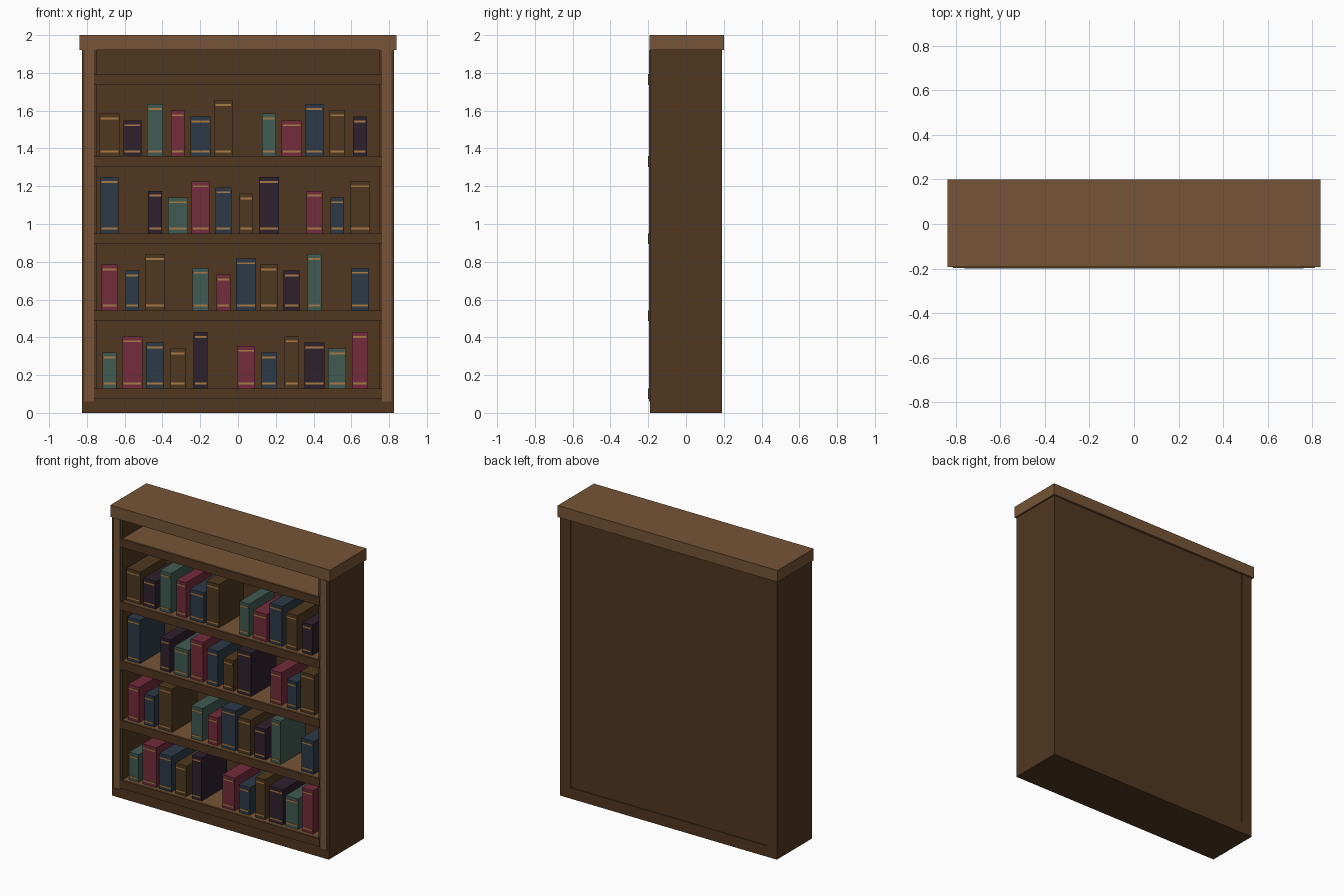
import bpy
import bmesh

cube = bpy.data.objects.get("Cube")
if cube:
    bpy.data.objects.remove(cube, do_unlink=True)


def material(name, r, g, b):
    mat = bpy.data.materials.new(name)
    mat.use_nodes = True
    mat.diffuse_color = (r, g, b, 1)
    mat.node_tree.nodes["Principled BSDF"].inputs["Base Color"].default_value = (r, g, b, 1)
    return mat


light_wood = material("light wood", 0.18, 0.088, 0.038)
dark_wood = material("dark wood", 0.083, 0.039, 0.015)
gold = material("gold band", 0.4, 0.195, 0.058)
covers = [
    material("brown cover", 0.078, 0.04, 0.014),
    material("plum cover", 0.028, 0.015, 0.027),
    material("teal cover", 0.052, 0.105, 0.085),
    material("maroon cover", 0.172, 0.025, 0.045),
    material("navy cover", 0.025, 0.042, 0.062),
]


def boxes(name, mat, *ranges):
    """One object made of boxes, each given as (x0, x1, y0, y1, z0, z1)."""
    bm = bmesh.new()
    for x0, x1, y0, y1, z0, z1 in ranges:
        for v in bmesh.ops.create_cube(bm, size=1)["verts"]:
            v.co.x = x1 if v.co.x > 0 else x0
            v.co.y = y1 if v.co.y > 0 else y0
            v.co.z = z1 if v.co.z > 0 else z0
    mesh = bpy.data.meshes.new(name)
    bm.to_mesh(mesh)
    bm.free()
    mesh.materials.append(mat)
    obj = bpy.data.objects.new(name, mesh)
    bpy.context.scene.collection.objects.link(obj)
    return obj


OUT, IN, DEEP, CORNICE = 0.826, 0.747, 0.19, 1.92

# Carcass
boxes("cornice", light_wood, (-0.838, 0.838, -0.194, 0.2, CORNICE, 2))
boxes("base", dark_wood, (-IN, IN, -DEEP, DEEP, 0, 0.075))
boxes("back_panel", dark_wood, (-IN, IN, 0.155, 0.184, 0.075, CORNICE))
for side, s in (("left", 1), ("right", -1)):
    x0, x1 = sorted((s * IN, s * OUT))
    boxes(side + "_side_panel", dark_wood, (x0, x1, -DEEP, DEEP, 0, CORNICE))
    x0, x1 = sorted((s * 0.762, s * 0.812))
    boxes(side + "_front_trim", light_wood, (x0, x1, -0.197, -DEEP, 0.06, CORNICE))

# Shelves with a dark front lip
shelf_tops = [0.13, 0.543, 0.951, 1.359, 1.793]
for n, top in enumerate(shelf_tops, 1):
    boxes(f"shelf_{n}", light_wood, (-IN, IN, -0.18, 0.155, top - 0.055, top))
    boxes(f"shelf_lip_{n}", dark_wood, (-0.762, 0.762, -0.2, -0.18, top - 0.057, top))

# Books: widths, heights and covers repeat in cycles; the empty height is a gap
heights = [0.225, 0.19, 0.275, 0.243, 0.21, 0.298, None]
widths = [0.106, 0.095, 0.084, 0.073]
FRONT = -0.165
for row, floor in enumerate(shelf_tops[:4]):
    for slot in range(12):
        height = heights[(slot + 1 + 2 * row) % 7]
        if height is None:
            continue
        half = widths[(slot + 3 - row) % 4] / 2
        x = -0.68 + slot * 0.1205
        top = floor + height
        label = f"{row + 1}_{slot + 1}"
        boxes("book_" + label, covers[(slot + 2 + row) % 5],
              (x - half, x + half, FRONT, 0.11, floor, top))
        edge = half - 0.006
        boxes("book_bands_" + label, gold,
              *[(x - edge, x + edge, FRONT - 0.003, FRONT, z - 0.005, z + 0.005)
                for z in (floor + 0.025, top - 0.026)])
